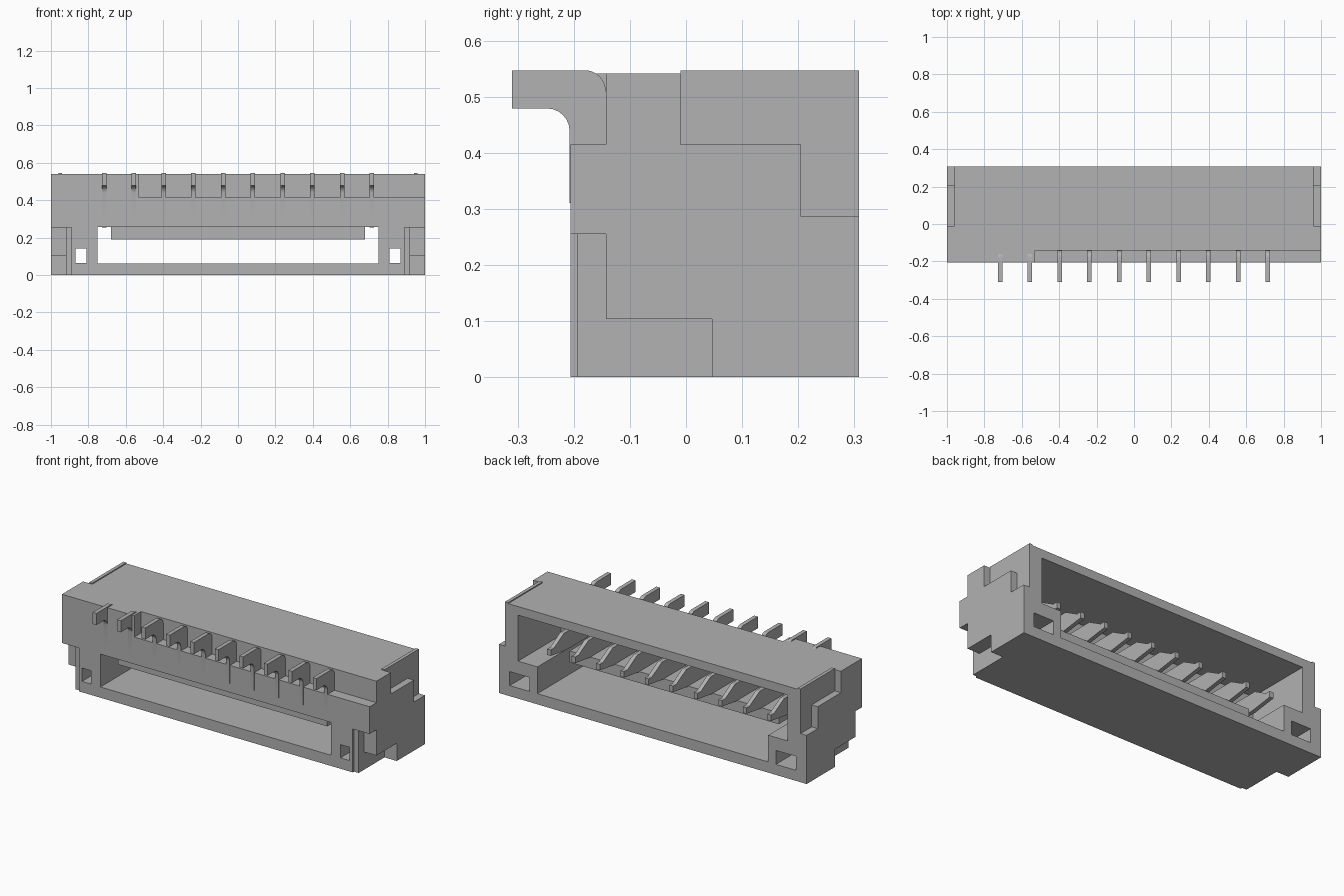
import bpy
import bmesh
from math import cos, sin, pi

cube = bpy.data.objects.get("Cube")
if cube:
    bpy.data.objects.remove(cube, do_unlink=True)

grey = bpy.data.materials.new("Plain grey")
grey.use_nodes = True
grey.diffuse_color = (0.445, 0.445, 0.445, 1)
grey.node_tree.nodes["Principled BSDF"].inputs["Base Color"].default_value = grey.diffuse_color


def prism(name, outline, x0, x1):
    """Extrude a (y, z) outline along x."""
    bm = bmesh.new()
    face = bm.faces.new([bm.verts.new((x0, y, z)) for y, z in outline])
    ext = bmesh.ops.extrude_face_region(bm, geom=[face])
    verts = [v for v in ext["geom"] if isinstance(v, bmesh.types.BMVert)]
    bmesh.ops.translate(bm, verts=verts, vec=(x1 - x0, 0, 0))
    bmesh.ops.recalc_face_normals(bm, faces=bm.faces)
    mesh = bpy.data.meshes.new(name)
    bm.to_mesh(mesh)
    bm.free()
    mesh.materials.append(grey)
    obj = bpy.data.objects.new(name, mesh)
    bpy.context.collection.objects.link(obj)
    return obj


def box(name, x0, x1, y0, y1, z0, z1):
    return prism(name, [(y0, z0), (y1, z0), (y1, z1), (y0, z1)], x0, x1)


def cut(target, cutter):
    """Subtract the cutter, then discard it."""
    cutter.hide_render = True
    mod = target.modifiers.new("Cut", 'BOOLEAN')
    mod.operation = 'DIFFERENCE'
    mod.solver = 'EXACT'
    mod.object = cutter
    bpy.context.view_layer.objects.active = target
    bpy.ops.object.modifier_apply(modifier=mod.name)
    bpy.data.objects.remove(cutter, do_unlink=True)


def arc(cy, cz, r, a0, a1, steps=6):
    return [(cy + r * cos(a0 + (a1 - a0) * i / steps),
             cz + r * sin(a0 + (a1 - a0) * i / steps)) for i in range(steps + 1)]


# Housing
FRONT, BACK, TOP = -0.206, 0.308, 0.541
housing = box("housing", -1, 1, FRONT, BACK, 0, TOP)

# Through window, contact cavity and front ledge
cut(housing, box("window_cutter", -0.75, 0.75, -0.5, 0.5, 0.063, 0.256))
cut(housing, box("cavity_cutter", -0.876, 0.876, -0.09, 0.5, 0.22, 0.49))
cut(housing, box("ledge_cutter", -0.53, 1.2, -0.5, -0.143, 0.415, 0.8))

# Stepped ends and small latch holes on both sides
low_step = [(-0.4, -0.1), (0.046, -0.1), (0.046, 0.104), (-0.143, 0.104),
            (-0.143, 0.255), (-0.4, 0.255)]
high_step = [(0.5, 0.8), (-0.01, 0.8), (-0.01, 0.415), (0.205, 0.415),
             (0.205, 0.286), (0.5, 0.286)]
for side in (-1, 1):
    cut(housing, prism("low_step_cutter", low_step, side * 0.92, side * 1.2))
    cut(housing, box("corner_cutter", side * 0.89, side * 1.3, -0.5, -0.194, -0.2, 0.255))
    cut(housing, prism("high_step_cutter", high_step, side * 0.96, side * 1.2))
    cut(housing, box("hole_cutter", side * 0.81, side * 0.87, -0.5, 0.6, 0.064, 0.142))
    cut(housing, box("hole_mouth_cutter", side * 0.80, side * 0.93, 0.1, 0.7, 0.062, 0.144))
    # Thin raised lip beside the upper step
    box("left_lip" if side > 0 else "right_lip",
        side * 0.94, side * 0.96, -0.01, BACK, TOP - 0.01, 0.547)

# Contact shelf inside the cavity
box("contact_shelf", -0.68, 0.68, -0.143, 0.11, 0.19, 0.257)

# Bent flat contacts: rounded outer leg, then a blade with a sloping tip
pin_outline = [(-0.31, 0.479), (-0.31, 0.547)]
pin_outline += arc(-0.180, 0.510, 0.037, pi / 2, 0)
pin_outline += [(-0.143, 0.36), (0.13, 0.36), (0.22, 0.31), (0.25, 0.31), (0.25, 0.275),
                (0.11, 0.255), (-0.12, 0.255), (-0.15, 0.31), (-0.2075, 0.31)]
pin_outline += arc(-0.2475, 0.439, 0.04, 0, pi / 2)
for i in range(10):
    x = (i - 4.5) * 0.159
    pin = prism(f"contact_pin_{i + 1}", pin_outline, x - 0.012, x + 0.012)
    bpy.ops.object.select_all(action='DESELECT')
    pin.select_set(True)
    bpy.context.view_layer.objects.active = pin
    bpy.ops.object.shade_smooth_by_angle(angle=0.5)
